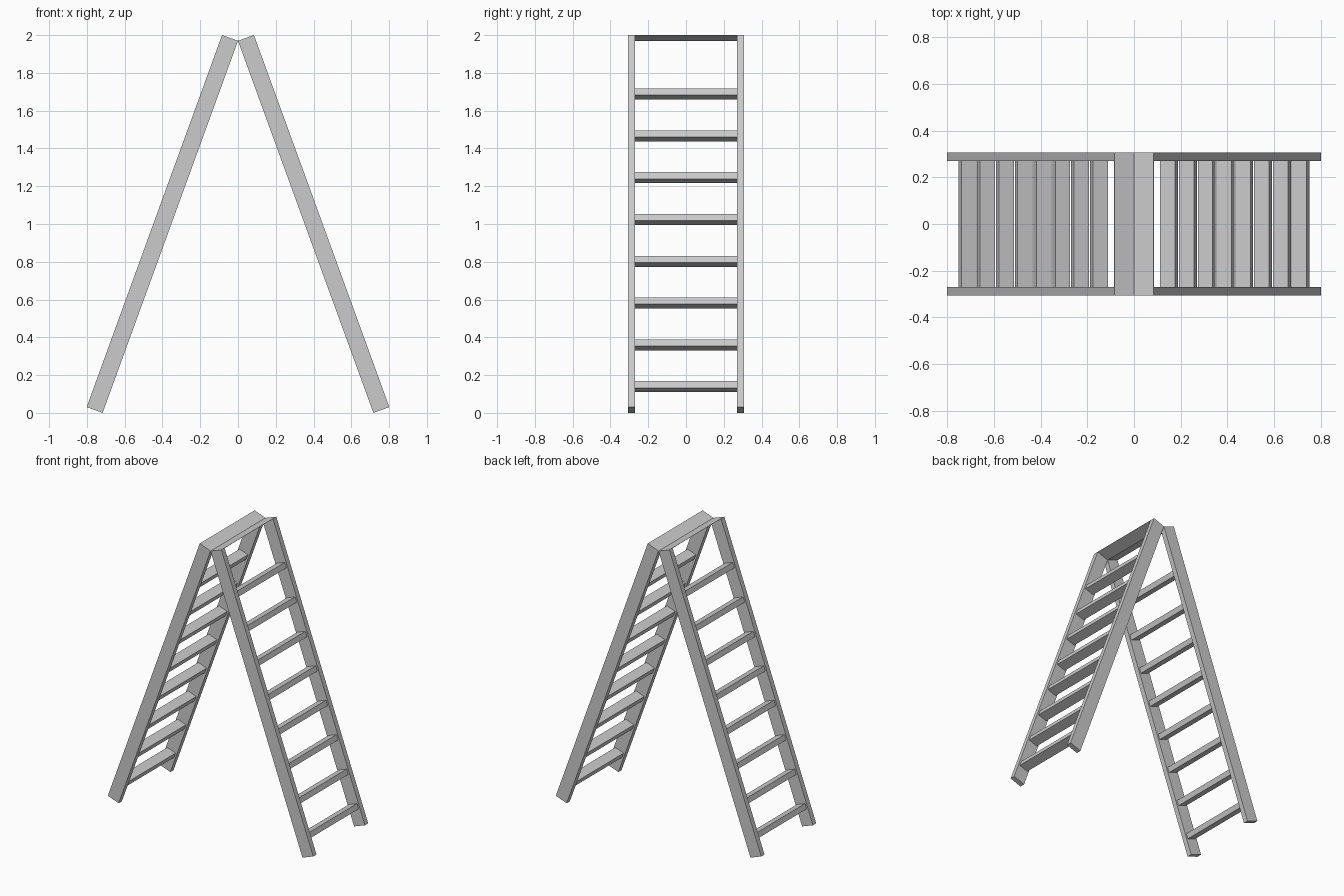
import bpy, bmesh, math
from mathutils import Vector

if "Cube" in bpy.data.objects:
    bpy.data.objects.remove(bpy.data.objects["Cube"])

ANG = math.radians(20)
WIDTH = 0.09                      # rail depth seen from the front
LENGTH = (2 - WIDTH * math.sin(ANG)) / math.cos(ANG)
Y_IN, Y_OUT = 0.27, 0.306
RUNG_W, RUNG_T = 0.068, 0.037

# axes of the leaning frame: along the leg and across it
ALONG = Vector((-math.sin(ANG), 0, math.cos(ANG)))
ACROSS = Vector((math.cos(ANG), 0, math.sin(ANG)))
FOOT = Vector((LENGTH * math.sin(ANG), 0, 0)) + ACROSS * WIDTH / 2


def finish(name, bm):
    bmesh.ops.recalc_face_normals(bm, faces=bm.faces)
    mesh = bpy.data.meshes.new(name)
    bm.to_mesh(mesh)
    bm.free()
    bpy.context.collection.objects.link(bpy.data.objects.new(name, mesh))


def point(side, s, w, y):
    p = FOOT + ALONG * s + ACROSS * w
    return Vector((side * p.x, y, p.z))


def leaning_box(name, side, s0, s1, w, y0, y1):
    bm = bmesh.new()
    bmesh.ops.create_cube(bm, size=1)
    for v in bm.verts:
        s = s0 + (v.co.z + 0.5) * (s1 - s0)
        y = y0 + (v.co.y + 0.5) * (y1 - y0)
        v.co = point(side, s, v.co.x * w, y)
    finish(name, bm)


for side, label in ((-1, "left"), (1, "right")):
    # side rails
    leaning_box(f"{label}_front_rail", side, 0, LENGTH, WIDTH, -Y_OUT, -Y_IN)
    leaning_box(f"{label}_back_rail", side, 0, LENGTH, WIDTH, Y_IN, Y_OUT)

    # rungs, tilted with the rails
    for i in range(8):
        s = 0.131 + 0.2355 * i
        leaning_box(f"{label}_rung_{i + 1}", side, s - RUNG_T / 2, s + RUNG_T / 2,
                    RUNG_W, -Y_IN, Y_IN)

    # thin top plate across both rail ends
    leaning_box(f"{label}_top_plate", side, LENGTH - 0.001, LENGTH + 0.0005,
                WIDTH, -Y_OUT, Y_OUT)
